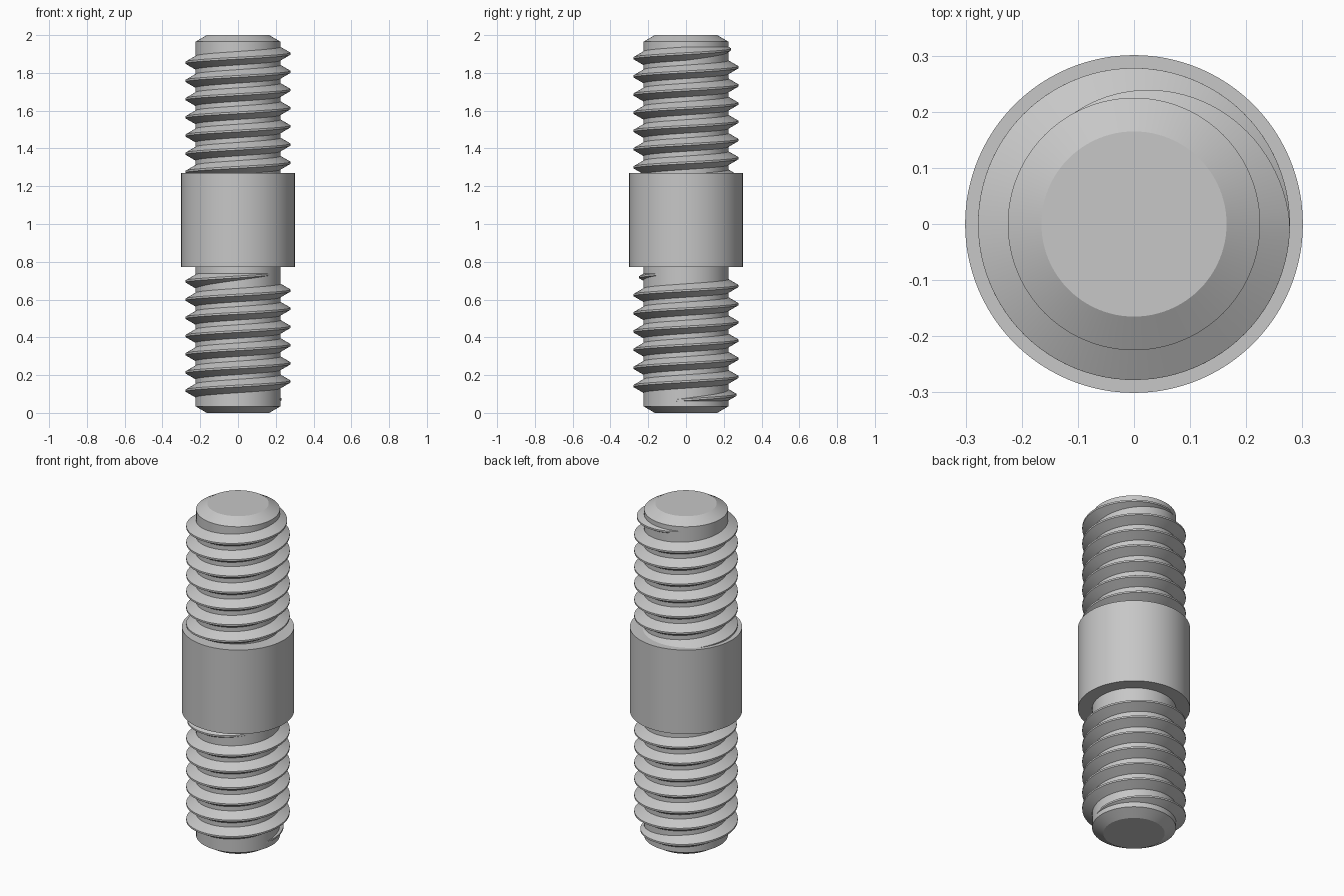
import bpy
import bmesh
import math

CORE_R, CREST_R, COLLAR_R = 0.225, 0.278, 0.301
PITCH, CREST_HALF = 0.0963, 0.005
SEGMENTS = 96
TAU = 2 * math.pi

cube = bpy.data.objects.get("Cube")
if cube:
    bpy.data.objects.remove(cube, do_unlink=True)

# Single plain steel colour
steel = bpy.data.materials.new("steel_grey")
steel.use_nodes = True
colour = (0.57, 0.57, 0.57, 1)
steel.diffuse_color = colour
steel.node_tree.nodes["Principled BSDF"].inputs["Base Color"].default_value = colour


def finish(name, bm):
    """Turn a bmesh into a smooth object with sharp edges kept."""
    bmesh.ops.recalc_face_normals(bm, faces=bm.faces)
    mesh = bpy.data.meshes.new(name)
    bm.to_mesh(mesh)
    bm.free()
    mesh.materials.append(steel)
    obj = bpy.data.objects.new(name, mesh)
    bpy.context.collection.objects.link(obj)
    bpy.ops.object.select_all(action="DESELECT")
    obj.select_set(True)
    bpy.context.view_layer.objects.active = obj
    bpy.ops.object.shade_smooth_by_angle(angle=math.radians(30))
    return obj


def lathe(name, profile):
    """Revolve (radius, height) points around z and cap both ends."""
    bm = bmesh.new()
    rings = []
    for r, z in profile:
        rings.append([bm.verts.new((r * math.cos(TAU * i / SEGMENTS),
                                    r * math.sin(TAU * i / SEGMENTS), z))
                      for i in range(SEGMENTS)])
    for a, b in zip(rings, rings[1:]):
        for i in range(SEGMENTS):
            j = (i + 1) % SEGMENTS
            bm.faces.new((a[i], a[j], b[j], b[i]))
    bm.faces.new(rings[0])
    bm.faces.new(rings[-1])
    return finish(name, bm)


def thread(name, z_zero, start, end, fade_in, fade_out):
    """Right-handed ridge; angles in degrees, z_zero is the crest height at angle 0."""
    bm = bmesh.new()
    steps = int((end - start) / 360 * SEGMENTS)
    inner = CORE_R - 0.012
    rings = []
    for s in range(steps + 1):
        deg = start + (end - start) * s / steps
        k = 1.0
        if fade_in:
            k = min(k, (deg - start) / fade_in)
        if fade_out:
            k = min(k, (end - deg) / fade_out)
        crest = CORE_R - 0.003 + (CREST_R - CORE_R + 0.003) * k
        root_half = CREST_HALF + (crest - inner) * math.tan(math.radians(30))
        a, z = math.radians(deg), z_zero + PITCH * deg / 360
        section = [(inner, -root_half), (crest, -CREST_HALF),
                   (crest, CREST_HALF), (inner, root_half)]
        rings.append([bm.verts.new((r * math.cos(a), r * math.sin(a), z + dz))
                      for r, dz in section])
    for a, b in zip(rings, rings[1:]):
        for i in range(4):
            j = (i + 1) % 4
            bm.faces.new((a[i], a[j], b[j], b[i]))
    bm.faces.new(rings[0])
    bm.faces.new(rings[-1])
    return finish(name, bm)


# Chamfered shaft and plain middle collar
lathe("shaft", [(0.165, 0), (CORE_R, 0.035), (CORE_R, 1.965), (0.165, 2)])
lathe("collar", [(COLLAR_R, 0.772), (COLLAR_R, 1.27)])

# Upper thread emerges from the collar, lower thread fades at both ends
thread("upper_thread", 1.902, -7 * 360, 125, 0, 125)
thread("lower_thread", 0.070, -20, 6 * 360 + 325, 140, 125)
